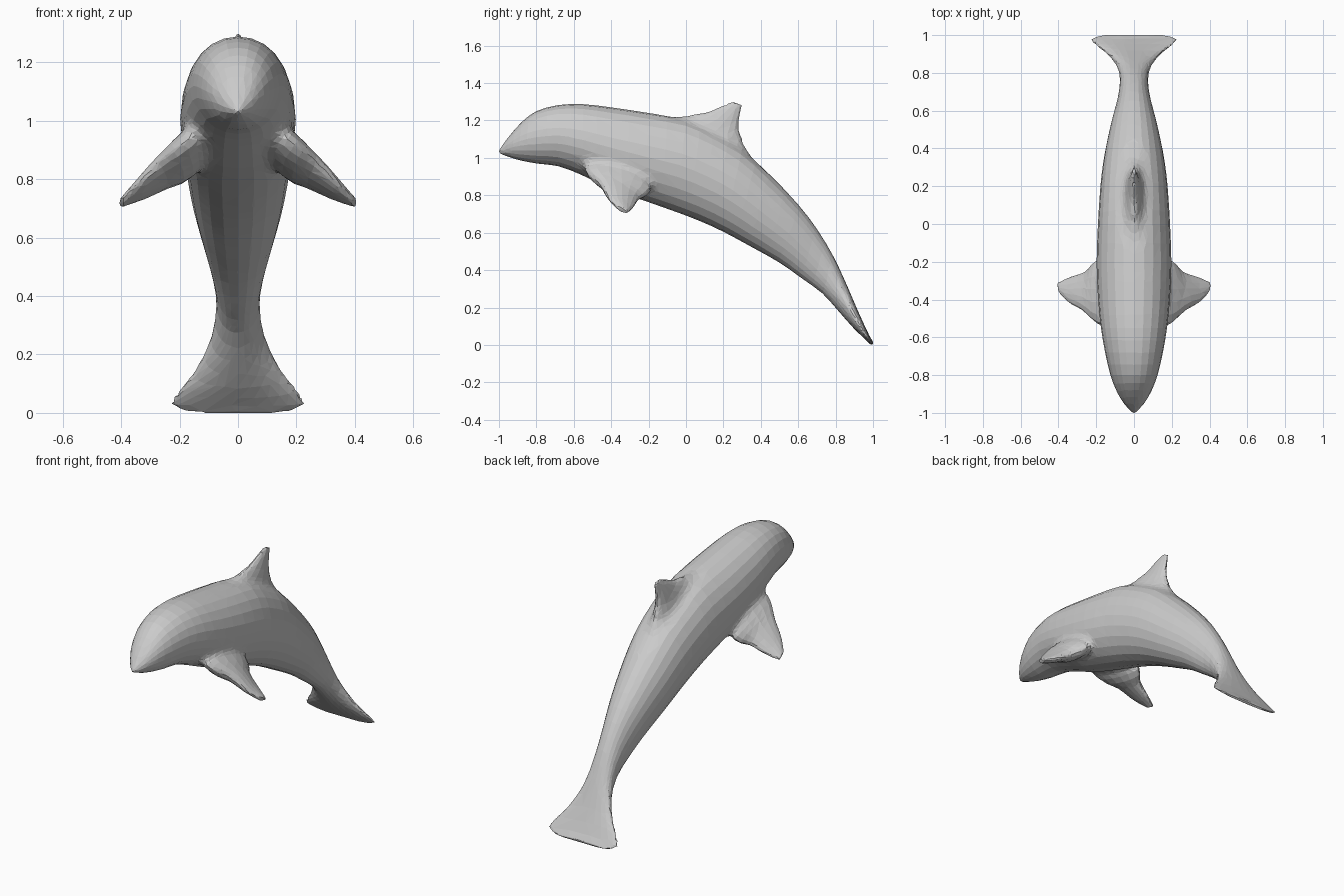
import bpy, bmesh, math
from mathutils import Vector

if "Cube" in bpy.data.objects:
    bpy.data.objects.remove(bpy.data.objects["Cube"])


def catmull(p, i, t):
    a, b, c, d = (p[max(0, min(len(p) - 1, i + k))] for k in (-1, 0, 1, 2))
    return 0.5 * (2 * b + (c - a) * t + (2 * a - 5 * b + 4 * c - d) * t * t
                  + (3 * b - a - 3 * c + d) * t ** 3)


def loft(name, sections, sides, steps, power=1.0):
    """Skin oval rings; each section is (edge point, opposite edge point, half thickness)."""
    A = [Vector(s[0]) for s in sections]
    B = [Vector(s[1]) for s in sections]
    W = [Vector((s[2], 0, 0)) for s in sections]
    rows = []
    for i in range(len(sections) - 1):
        for k in range(steps):
            rows.append([catmull(q, i, k / steps) for q in (A, B, W)])
    rows.append([A[-1], B[-1], W[-1]])
    mids = [(a + b) / 2 for a, b, w in rows]
    bm = bmesh.new()
    rings = []
    for i, (a, b, w) in enumerate(rows):
        span = mids[min(i + 1, len(mids) - 1)] - mids[max(i - 1, 0)]
        side = (b - a).cross(span).normalized() * w.x
        ring = []
        for k in range(sides):
            t = math.tau * k / sides
            c, s = math.cos(t), math.sin(t)
            s = math.copysign(abs(s) ** power, s)
            ring.append(bm.verts.new(mids[i] + (a - b) / 2 * c + side * s))
        rings.append(ring)
    for r, q in zip(rings, rings[1:]):
        for k in range(sides):
            j = (k + 1) % sides
            bm.faces.new((r[k], r[j], q[j], q[k]))
    bm.faces.new(rings[0])
    bm.faces.new(rings[-1])
    bmesh.ops.recalc_face_normals(bm, faces=bm.faces)
    me = bpy.data.meshes.new(name)
    bm.to_mesh(me)
    bm.free()
    ob = bpy.data.objects.new(name, me)
    bpy.context.collection.objects.link(ob)
    return ob


def bake(ob):
    """Replace the object's mesh with its modified result."""
    bpy.context.view_layer.update()
    me = bpy.data.meshes.new_from_object(
        ob.evaluated_get(bpy.context.evaluated_depsgraph_get()))
    ob.modifiers.clear()
    ob.data = me


# Body and tail flukes: top y, z, bottom y, z, half width
profile = [
    (-1.0, 1.04, -1.0, 1.025, .008), (-.95, 1.11, -.96, 1.01, .05),
    (-.88, 1.19, -.90, .99, .09), (-.80, 1.25, -.80, .97, .125),
    (-.68, 1.283, -.68, .955, .153), (-.55, 1.287, -.55, .905, .175),
    (-.40, 1.27, -.40, .835, .19), (-.20, 1.24, -.22, .77, .198),
    (0, 1.205, -.05, .71, .192), (.15, 1.14, .08, .66, .184),
    (.30, 1.05, .20, .605, .173), (.45, .91, .33, .535, .152),
    (.60, .75, .50, .44, .117), (.70, .62, .62, .355, .088),
    (.79, .47, .73, .275, .074), (.86, .32, .82, .175, .092),
    (.92, .18, .90, .085, .152), (.982, .047, .967, .022, .233),
    (1.005, .012, .99, -.002, .165),
]
body = loft("dolphin_body",
            [((0, ty, tz), (0, by, bz), w) for ty, tz, by, bz, w in profile],
            24, 2, 0.95)

# Dorsal fin
fins = [loft("dorsal_fin", [
    ((0, -.20, 1.17), (0, .42, .88), .08),
    ((0, -.06, 1.222), (0, .34, 1.03), .055),
    ((0, .10, 1.24), (0, .29, 1.12), .035),
    ((0, .19, 1.275), (0, .282, 1.20), .022),
    ((0, .25, 1.30), (0, .30, 1.282), .009),
], 16, 3)]

# Mirrored flippers
for name, s in (("left_flipper", 1), ("right_flipper", -1)):
    fins.append(loft(name, [
        ((s * .07, -.57, 1.02), (s * .07, -.16, .95), .06),
        ((s * .19, -.53, .92), (s * .19, -.19, .82), .06),
        ((s * .27, -.46, .86), (s * .25, -.25, .78), .042),
        ((s * .34, -.42, .79), (s * .335, -.28, .735), .026),
        ((s * .395, -.365, .73), (s * .405, -.31, .708), .013),
    ], 16, 3))

# Weld the fins into one skin
plain = body.copy()
plain.data = body.data.copy()
plain.hide_render = True
bpy.context.collection.objects.link(plain)
for fin in fins:
    mod = body.modifiers.new(fin.name, 'BOOLEAN')
    mod.operation = 'UNION'
    mod.solver = 'EXACT'
    mod.object = fin
grid = body.modifiers.new("grid", 'REMESH')
grid.mode = 'VOXEL'
grid.voxel_size = 0.008
bake(body)

# Soften the creases where fins meet the body
bm = bmesh.new()
bm.from_mesh(body.data)


def near(ob, co, reach):
    return ob.closest_point_on_mesh(co, distance=reach)[0]


crease = [v for v in bm.verts if near(plain, v.co, .04)
          and any(near(f, v.co, .04) for f in fins)]
for _ in range(50):
    bmesh.ops.smooth_vert(bm, verts=crease, factor=.5,
                          use_axis_x=True, use_axis_y=True, use_axis_z=True)
bm.to_mesh(body.data)
bm.free()
for helper in fins + [plain]:
    bpy.data.objects.remove(helper)

# Reduce to irregular flat facets
facets = body.modifiers.new("facets", 'DECIMATE')
facets.ratio = 3000 / (2 * len(body.data.polygons))
bake(body)
for p in body.data.polygons:
    p.use_smooth = False
